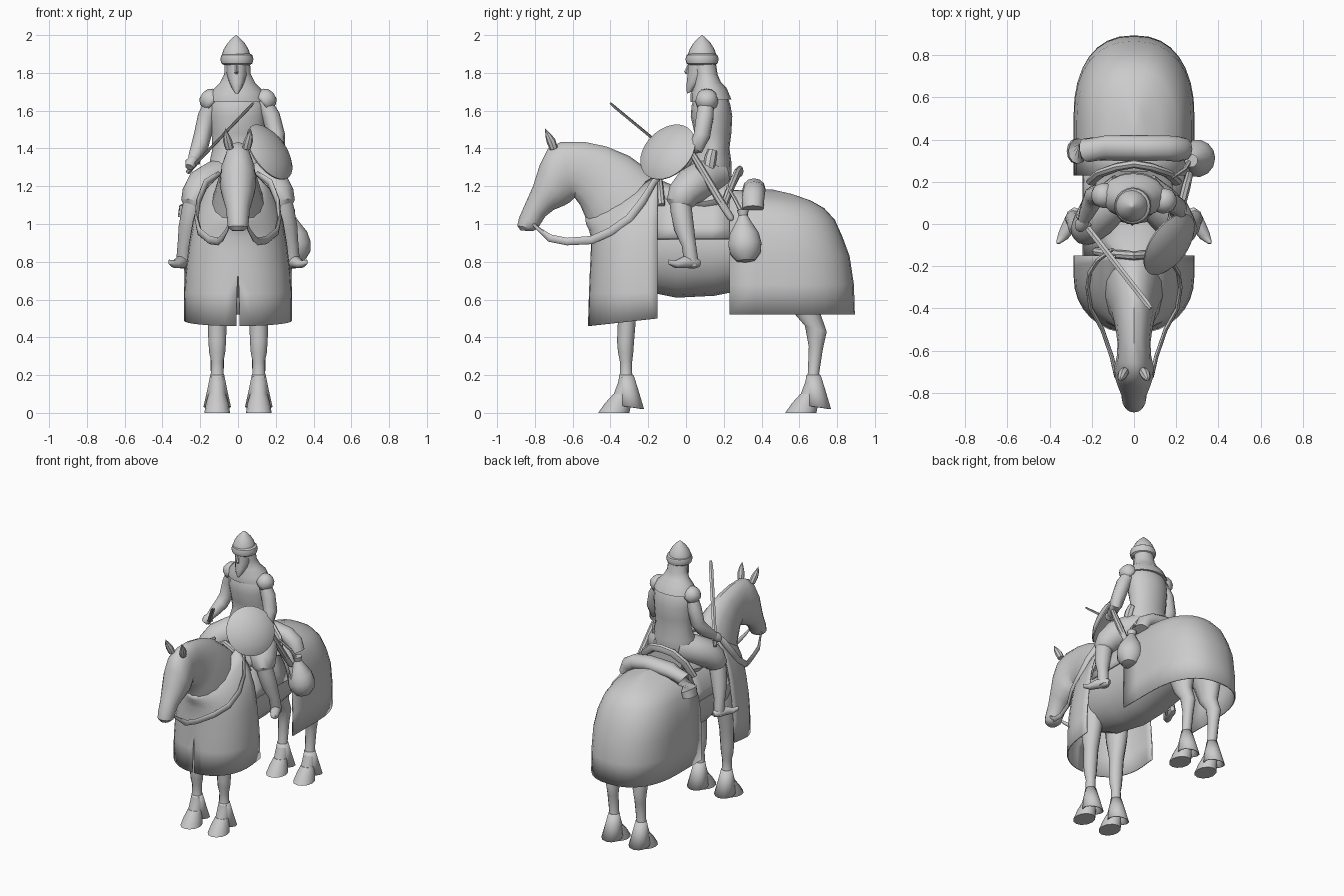
import bpy, bmesh, math
from mathutils import Vector as V


def build(name, rings, closed=True, caps=True, mirror=False, thick=0):
    """Skin a list of point rings (or open rows) into one mesh object."""
    bm = bmesh.new()
    rows = [[bm.verts.new(p) for p in r] for r in rings]
    n = len(rows[0])
    for a, b in zip(rows, rows[1:]):
        for i in range(n if closed else n - 1):
            j = (i + 1) % n
            bm.faces.new((a[i], a[j], b[j], b[i]))
    if closed and caps:
        bm.faces.new(rows[0][::-1])
        bm.faces.new(rows[-1])
    bmesh.ops.remove_doubles(bm, verts=bm.verts, dist=0.0005)
    bmesh.ops.recalc_face_normals(bm, faces=bm.faces)
    me = bpy.data.meshes.new(name)
    bm.to_mesh(me)
    bm.free()
    ob = bpy.data.objects.new(name, me)
    bpy.context.collection.objects.link(ob)
    if mirror:
        m = ob.modifiers.new("mirror", 'MIRROR')
        m.use_clip = True
    if thick:
        s = ob.modifiers.new("thickness", 'SOLIDIFY')
        s.thickness = thick
        s.offset = 0
    return ob


def hull(name, secs, x=0, n=16, **kw):
    """Sections (y1, z1, y2, z2, half width): ellipses spanning two side-view points."""
    rings = []
    for y1, z1, y2, z2, w in secs:
        c = V((x, (y1 + y2) / 2, (z1 + z2) / 2))
        h = V((0, (y1 - y2) / 2, (z1 - z2) / 2))
        rings.append([c + h * math.cos(a) + V((w * math.sin(a), 0, 0))
                      for a in (2 * math.pi * i / n for i in range(n))])
    return build(name, rings, **kw)


def tube(name, pts, n=10, ref=(0, 0, 1), **kw):
    """Points (x, y, z, side radius[, up radius]) swept along their path."""
    P = [V(p[:3]) for p in pts]
    rings = []
    for i, p in enumerate(pts):
        t = (P[min(i + 1, len(P) - 1)] - P[max(i - 1, 0)]).normalized()
        s = t.cross(V(ref)).normalized()
        u = s.cross(t)
        rings.append([P[i] + s * p[3] * math.cos(a) + u * p[-1] * math.sin(a)
                      for a in (2 * math.pi * k / n for k in range(n))])
    return build(name, rings, **kw)


def lathe(name, prof, centre, axis=(0, 0, 1), n=20, **kw):
    """Revolve (radius, height) about an axis through centre."""
    q = V((0, 0, 1)).rotation_difference(V(axis).normalized())
    rings = [[V(centre) + q @ V((r * math.cos(a), r * math.sin(a), h))
              for a in (2 * math.pi * k / n for k in range(n))] for r, h in prof]
    return build(name, rings, caps=False, **kw)


def cloth(name, y_open, rows, power):
    """Half of a draped U; rows (z at opening, z at end, half width, y straight, y end, slit)."""
    out = []
    for zo, ze, w, ys, ye, gap in rows:
        pts = [(w, y_open), (w, (y_open + ys) / 2)]
        for k in range(9):
            a = k / 8 * math.pi / 2
            pts.append((gap + (w - gap) * max(0, math.cos(a)) ** (2 / power),
                        ys + (ye - ys) * math.sin(a) ** (2 / power)))
        out.append([V((x, y, zo + (ze - zo) * (y - y_open) / (ye - y_open))) for x, y in pts])
    return build(name, out, closed=False, mirror=True, thick=0.008)


# Horse trunk, neck with head, ears
hull("horse_trunk", [(-.47, 1.0, -.47, .86, .06), (-.41, 1.1, -.42, .73, .15), (-.25, 1.17, -.25, .65, .2),
                     (-.05, 1.16, -.05, .61, .22), (.15, 1.15, .15, .62, .225), (.35, 1.16, .35, .66, .23),
                     (.55, 1.14, .55, .7, .23), (.7, 1.07, .7, .74, .19), (.8, .97, .8, .8, .09)], n=20)
hull("horse_neck_and_head", [(-.06, 1.17, -.46, .82, .15), (-.15, 1.25, -.49, .91, .145),
                             (-.3, 1.36, -.53, 1.03, .105), (-.42, 1.41, -.56, 1.1, .088),
                             (-.54, 1.435, -.59, 1.14, .078), (-.66, 1.435, -.6, 1.13, .082),
                             (-.73, 1.4, -.615, 1.115, .093), (-.775, 1.31, -.64, 1.1, .096),
                             (-.81, 1.2, -.7, 1.075, .08), (-.85, 1.11, -.745, 1.04, .062),
                             (-.885, 1.03, -.77, 1.0, .058), (-.893, .99, -.785, .975, .053),
                             (-.875, .965, -.81, .963, .032)])
tube("horse_ear", [(.045, -.7, 1.4, .022), (.055, -.715, 1.44, .024), (.062, -.73, 1.47, .016),
                   (.066, -.745, 1.505, .001)], n=8, ref=(1, 0, 0), mirror=True)

# Horse legs with hooves and ankle feathering
LEGS = {"front": (0, [(-.42, .85, -.2, .85, .07), (-.39, .65, -.23, .65, .065), (-.36, .5, -.265, .5, .05),
                      (-.365, .38, -.275, .38, .047), (-.36, .32, -.28, .31, .042), (-.35, .27, -.285, .27, .032),
                      (-.35, .21, -.285, .21, .034), (-.36, .16, -.27, .16, .044), (-.39, .08, -.3, .08, .045)]),
        "rear": (.99, [(.45, .9, .78, .9, .1), (.5, .7, .74, .7, .085), (.57, .53, .71, .53, .055),
                       (.63, .46, .745, .43, .047), (.65, .35, .725, .34, .037), (.645, .21, .705, .21, .034),
                       (.63, .16, .72, .16, .044), (.6, .08, .69, .08, .045)])}
for leg, (dy, secs) in LEGS.items():
    hull(leg + "_horse_leg", secs, x=.11, n=12, mirror=True)
    hull(leg + "_hoof", [(-.385 + dy, .1, -.29 + dy, .1, .046), (-.43 + dy, .05, -.29 + dy, .05, .06),
                         (-.465 + dy, 0, -.3 + dy, 0, .068)], x=.11, n=12, mirror=True)
    hull(leg + "_feathering", [(-.35 + dy, .2, -.28 + dy, .2, .034), (-.36 + dy, .12, -.255 + dy, .12, .05),
                               (-.36 + dy, .04, -.225 + dy, .02, .07)], x=.11, n=12, mirror=True,
         caps=False, thick=.006)

# Draped horse cloths
cloth("front_horse_cloth", -.15, [(.5, .46, .282, -.25, -.515, .008), (.64, .63, .28, -.25, -.51, .006),
                                  (.75, .75, .272, -.25, -.505, 0), (.9, .86, .255, -.24, -.5, 0),
                                  (1.02, .93, .235, -.23, -.5, 0), (1.13, .97, .2, -.22, -.51, 0),
                                  (1.2, 1.0, .155, -.2, -.525, 0), (1.26, 1.03, .09, -.19, -.53, 0)], 2.1)
cloth("rear_horse_cloth", .23, [(.52, .52, .282, .5, .89, 0), (.68, .68, .283, .5, .885, 0),
                                (.83, .83, .28, .5, .862, 0), (.95, .93, .268, .48, .825, 0),
                                (1.04, 1.02, .24, .45, .785, 0), (1.11, 1.08, .2, .42, .73, 0),
                                (1.155, 1.12, .13, .4, .66, 0), (1.175, 1.155, .06, .36, .56, 0),
                                (1.175, 1.18, 0, .35, .45, 0)], 2.35)

# Saddle blanket, seat, pommel and cantle
build("saddle_blanket", [[V((.24 * math.cos(a), y, .89 + .285 * math.sin(a)))
                          for a in (math.radians(6 + 12 * k) for k in range(8))]
                         for y in (-.15, -.05, .05, .14, .23)], closed=False, mirror=True, thick=.012)
hull("saddle_seat", [(-.15, 1.24, -.15, 1.1, .1), (-.08, 1.21, -.08, 1.06, .17), (.1, 1.19, .1, 1.05, .19),
                     (.2, 1.22, .2, 1.06, .18), (.25, 1.25, .25, 1.1, .14)])
tube("saddle_cantle", [(-.2, .2, 1.1, .03, .02), (-.16, .24, 1.2, .03, .02), (-.08, .27, 1.265, .03, .02),
                       (0, .285, 1.28, .03, .02), (.08, .27, 1.265, .03, .02), (.16, .24, 1.2, .03, .02),
                       (.2, .2, 1.1, .03, .02)], n=8, ref=(0, 1, 0))
tube("saddle_pommel", [(-.18, -.13, 1.1, .02), (-.12, -.14, 1.2, .02), (0, -.15, 1.27, .022),
                       (.12, -.14, 1.2, .02), (.18, -.13, 1.1, .02)], n=8, ref=(0, 1, 0))

# Bedroll behind the saddle, sack at the side
tube("bedroll", [(-.275, .345, 1.03, .06, .045), (-.265, .345, 1.08, .06, .05), (-.225, .35, 1.14, .06, .052),
                 (-.13, .36, 1.185, .06, .052), (.05, .36, 1.19, .06, .052), (.15, .36, 1.175, .06, .052),
                 (.21, .355, 1.14, .06, .052), (.235, .355, 1.08, .055, .045)], n=12, ref=(1, 0, 1))
lathe("sack", [(0, -.125), (.05, -.116), (.083, -.075), (.09, -.025), (.078, .03), (.045, .085),
               (.024, .125), (.032, .155), (0, .155)], (.292, .31, .92), (-.14, -.06, 1), 14)
tube("sack_cord", [(.265, .3, 1.05, .012), (.24, .26, 1.13, .01), (.18, .22, 1.2, .008)], n=6)

# Reins
tube("reins", [(.045, -.81, 1.0, .006, .008), (.06, -.77, .965, .007, .012), (.085, -.72, .925, .01, .02),
               (.105, -.63, .907, .01, .02), (.15, -.5, .915, .01, .022), (.205, -.4, .96, .01, .022),
               (.22, -.3, 1.03, .01, .022), (.21, -.23, 1.12, .01, .022), (.17, -.17, 1.22, .01, .02),
               (.1, -.12, 1.27, .008, .012)], n=8, mirror=True)

# Rider tunic, hood, head and beard
hull("rider_tunic", [(.02, 1.17, .22, 1.17, .14), (0, 1.25, .24, 1.25, .155), (.03, 1.33, .24, 1.33, .15),
                     (.06, 1.4, .23, 1.4, .135), (.045, 1.48, .24, 1.48, .14), (.025, 1.57, .245, 1.57, .15),
                     (.03, 1.63, .235, 1.63, .15), (.05, 1.69, .215, 1.69, .12), (.06, 1.74, .17, 1.74, .06)])
hull("hood", [(.03, 1.87, .155, 1.87, .066), (.045, 1.8, .168, 1.79, .07), (.045, 1.74, .185, 1.75, .095),
              (.025, 1.69, .215, 1.72, .135), (.025, 1.645, .24, 1.66, .153)], x=-.003)
hull("rider_head", [(.01, 1.88, .14, 1.88, .058), (.01, 1.83, .14, 1.83, .056), (.008, 1.79, .13, 1.79, .053),
                    (.004, 1.75, .1, 1.76, .042), (.002, 1.715, .06, 1.73, .028), (.006, 1.69, .03, 1.7, .01)],
     x=-.006, n=12)
hull("nose", [(.01, 1.845, .03, 1.845, .007), (-.01, 1.805, .03, 1.8, .011), (0, 1.793, .03, 1.793, .009)],
     x=-.008, n=6)

# Pointed helmet with padded brim
lathe("helmet", [(.078, 1.86), (.077, 1.89), (.066, 1.925), (.046, 1.957), (.022, 1.983), (.01, 1.993), (0, 2.0)],
      (-.01, .085, 0))
lathe("helmet_brim", [(.068 + .02 * math.cos(a), 1.872 + .031 * math.sin(a))
                      for a in (math.pi * k / 4 for k in range(9))], (-.006, .085, 0))

# Rider puffed breeches, shins and pointed boots
tube("rider_breeches", [(.04, .15, 1.26, .1), (.12, .09, 1.235, .1), (.18, .03, 1.2, .1), (.215, -.015, 1.155, .085),
                        (.228, -.028, 1.11, .075), (.232, -.03, 1.085, .05)], n=12, ref=(1, 0, 0), mirror=True)
tube("rider_shin", [(.225, -.035, 1.15, .055), (.242, -.025, 1.07, .057), (.262, -.01, .98, .053),
                    (.282, .015, .89, .038), (.288, .025, .82, .038), (.285, .035, .775, .034)],
     n=12, ref=(1, 0, 0), mirror=True)
tube("boot_foot", [(.272, .072, .79, .015, .018), (.285, .045, .795, .032, .032), (.308, -.01, .797, .034, .032),
                   (.335, -.055, .787, .027, .02), (.358, -.085, .797, .012, .014), (.365, -.092, .81, .002)],
     n=10, mirror=True)

# Arms, shoulder guards and hands
tube("sword_arm", [(-.13, .13, 1.66, .04), (-.165, .14, 1.57, .048), (-.19, .135, 1.46, .046),
                   (-.203, .1, 1.41, .046), (-.225, .05, 1.365, .037), (-.24, .015, 1.335, .027)], ref=(0, 1, 0))
tube("shield_arm", [(.13, .11, 1.66, .04), (.175, .1, 1.57, .048), (.203, .085, 1.47, .046),
                    (.205, .055, 1.41, .044), (.185, 0, 1.39, .034), (.165, -.05, 1.39, .026)], ref=(0, 1, 0))
for side, y in ((-1, .135), (1, .11)):
    lathe("shoulder_guard", [(0, .035), (.03, .029), (.05, .01), (.056, -.02), (.056, -.04)],
          (side * .158, y, 1.668), (side * .75, 0, .65), 12, thick=.008)
tube("sword_hand", [(-.235, .02, 1.345, .024), (-.248, -.002, 1.322, .033), (-.258, -.022, 1.3, .022)], ref=(0, 1, 0))
tube("shield_hand", [(.175, -.03, 1.39, .026), (.16, -.06, 1.39, .033), (.15, -.08, 1.39, .02)])

# Sword held across the neck
tube("sword_blade", [(-.23, -.005, 1.312, .014, .008), (.06, -.375, 1.617, .014, .008),
                     (.08, -.4, 1.64, .009, .006)], n=4)
tube("sword_grip", [(-.265, .04, 1.275, .013), (-.225, -.01, 1.317, .01)], n=8)
tube("sword_guard", [(-.245, -.025, 1.314, .009), (-.205, .0, 1.325, .009)], n=6)

# Round shield and scabbard on the left side
lathe("shield", [(0, .035), (.05, .031), (.1, .02), (.145, 0), (.168, -.016), (.166, -.024), (.14, -.01),
                 (.09, .01), (0, .022)], (.18, -.105, 1.39), (.7, -.5, .5), 28)
tube("scabbard", [(.2, .01, 1.41, .014), (.22, .07, 1.31, .02), (.245, .17, 1.14, .022), (.262, .235, 1.035, .018),
                  (.264, .245, 1.02, .008)], n=8, ref=(1, 0, 0))
tube("belt_pouch", [(.135, .14, 1.39, .025), (.145, .13, 1.35, .032), (.155, .12, 1.29, .032),
                    (.16, .11, 1.25, .015)], n=8, ref=(1, 0, 0))

# Smooth shading with sharp creases kept
bpy.ops.object.select_all(action='SELECT')
bpy.context.view_layer.objects.active = bpy.context.selected_objects[0]
bpy.ops.object.shade_smooth_by_angle(angle=math.radians(40))
